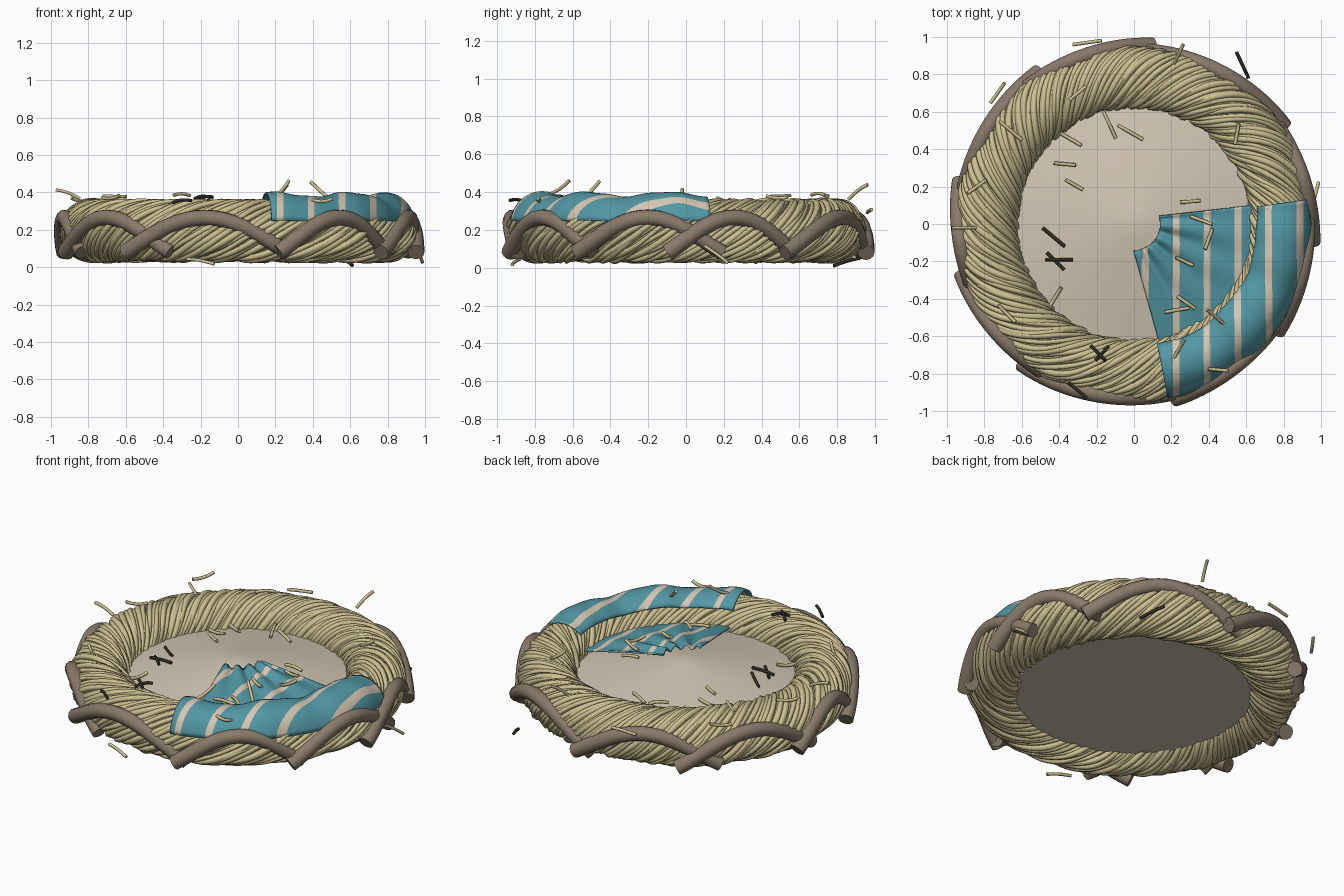
import bpy, bmesh, math, random
from math import sin, cos, pi, radians, hypot, sqrt
from mathutils import Vector

random.seed(4)
if "Cube" in bpy.data.objects:
    bpy.data.objects.remove(bpy.data.objects["Cube"])

RING, TUBE, MID = 0.785, 0.165, 0.195    # straw ring radius, thickness, height


def material(name, rgb):
    m = bpy.data.materials.new(name)
    m.use_nodes = True
    m.diffuse_color = (*rgb, 1)
    m.node_tree.nodes["Principled BSDF"].inputs["Base Color"].default_value = (*rgb, 1)
    return m


STRAW = material("straw", (0.60, 0.52, 0.28))
DARK = material("dark_straw", (0.03, 0.026, 0.016))
BARK = material("bark", (0.25, 0.195, 0.145))
FLOOR = material("floor_clay", (0.64, 0.56, 0.45))
TEAL = material("teal_cloth", (0.085, 0.31, 0.37))
CREAM = material("cream_stripe", (0.68, 0.57, 0.45))


def smooth(obj, angle=40):
    bpy.ops.object.select_all(action='DESELECT')
    obj.select_set(True)
    bpy.context.view_layer.objects.active = obj
    bpy.ops.object.shade_smooth_by_angle(angle=radians(angle))


def tubes(name, paths, radius, mat, sides=1, closed=False):
    """Sweep a round section along every path and keep the result as a mesh."""
    cu = bpy.data.curves.new(name, 'CURVE')
    cu.dimensions = '3D'
    cu.bevel_depth = radius
    cu.bevel_resolution = sides
    cu.use_fill_caps = True
    for path in paths:
        s = cu.splines.new('POLY')
        s.points.add(len(path) - 1)
        for p, (co, scale) in zip(s.points, path):
            p.co = (*co, 1)
            p.radius = scale
        s.use_cyclic_u = closed
    obj = bpy.data.objects.new(name, cu)
    bpy.context.collection.objects.link(obj)
    cu.materials.append(mat)
    bpy.ops.object.select_all(action='DESELECT')
    obj.select_set(True)
    bpy.context.view_layer.objects.active = obj
    bpy.ops.object.convert(target='MESH')
    smooth(bpy.context.view_layer.objects.active, 62)


def polar(r, a, z):
    return Vector((r * cos(a), r * sin(a), z))


def floor_height(r):
    return 0.32 - 0.115 * (r / 0.66) ** 1.1


def ground(x, y):
    r = hypot(x, y)
    if r < 0.64:
        return floor_height(r)
    return MID + sqrt(max(0, TUBE ** 2 - (r - RING) ** 2))


# Straw ring: a solid core wrapped in twisted strands
bpy.ops.mesh.primitive_torus_add(major_radius=RING, minor_radius=0.147, location=(0, 0, MID),
                                 major_segments=72, minor_segments=16)
core = bpy.context.object
core.name = "straw_core"
core.data.materials.append(STRAW)
smooth(core)

STRANDS, STEPS = 30, 300
strands = []
for i in range(STRANDS):
    phase = 2 * pi * i / STRANDS + random.uniform(-0.05, 0.05)
    wob, freq = random.uniform(0, 6), random.randint(5, 11)
    path = []
    for k in range(STEPS):
        a = 2 * pi * k / STEPS
        phi = 5 * a + 1.4 * sin(a - 2.1) + phase + 0.06 * sin(freq * a + wob)
        rad = 0.15 + 0.006 * sin((freq + 3) * a + 2 * wob)
        path.append((polar(RING + rad * cos(phi), a, MID + rad * sin(phi)),
                     1 + 0.2 * sin(freq * a + 3 * wob)))
    strands.append(path)
tubes("straw_strands", strands, 0.0165, STRAW, closed=True)

# Domed floor with a flat underside
bm = bmesh.new()
profile = [(r, floor_height(r)) for r in (0, 0.08, 0.2, 0.35, 0.5, 0.67)] + [(0.67, 0.085), (0, 0.085)]
verts = [bm.verts.new((r, 0, z)) for r, z in profile]
edges = [bm.edges.new(pair) for pair in zip(verts, verts[1:])]
bmesh.ops.spin(bm, geom=verts + edges, cent=(0, 0, 0), axis=(0, 0, 1), angle=2 * pi, steps=48)
bmesh.ops.remove_doubles(bm, verts=bm.verts, dist=0.0005)
bmesh.ops.recalc_face_normals(bm, faces=bm.faces)
mesh = bpy.data.meshes.new("nest_floor")
bm.to_mesh(mesh)
bm.free()
nest_floor = bpy.data.objects.new("nest_floor", mesh)
bpy.context.collection.objects.link(nest_floor)
mesh.materials.append(FLOOR)
smooth(nest_floor)

# Bent branches arching around the outside, from heading to heading
ARCHES = [(-129, -73), (-77, -32), (-37, 12), (-6, 38), (33, 90), (84, 137),
          (122, 175), (166, 206), (196, 247)]
for i, (start, end) in enumerate(ARCHES):
    path = []
    for k in range(21):
        t = k / 20
        r = 0.957 - 0.03 * t - 0.01 * sin(pi * t)
        z = 0.08 + 0.185 * sin(pi * t) ** 1.1
        path.append((polar(r, radians(start + (end - start) * t), z), 1.04 - 0.1 * t))
    tubes(f"branch_{i + 1}", [path], 0.043, BARK, sides=4)


def cloth(name, shape, nu, nv):
    """Grid sheet from shape(u, v), cut along the stripe edges and coloured by x."""
    bm = bmesh.new()
    grid = [[bm.verts.new(shape(u / nu, v / nv)) for v in range(nv + 1)] for u in range(nu + 1)]
    for u in range(nu):
        for v in range(nv):
            bm.faces.new((grid[u][v], grid[u + 1][v], grid[u + 1][v + 1], grid[u][v + 1]))
    stripes = [0.06 + 0.165 * i for i in range(6)]
    for x in stripes:
        for side in (-0.018, 0.018):
            bmesh.ops.bisect_plane(bm, geom=bm.verts[:] + bm.edges[:] + bm.faces[:],
                                   plane_co=(x + side, 0, 0), plane_no=(1, 0, 0))
    for f in bm.faces:
        x = f.calc_center_median().x
        f.material_index = int(any(abs(x - s) < 0.018 for s in stripes))
    me = bpy.data.meshes.new(name)
    bm.to_mesh(me)
    bm.free()
    me.materials.append(TEAL)
    me.materials.append(CREAM)
    obj = bpy.data.objects.new(name, me)
    bpy.context.collection.objects.link(obj)
    smooth(obj, 60)
    mod = obj.modifiers.new("thickness", 'SOLIDIFY')
    mod.thickness = 0.01
    mod.offset = 0


def rim_shape(u, v):
    a = radians(-79 + 87 * u)
    phi = radians(135 - 119 * v)
    rad = 0.19 + 0.012 * sin(16 * u + 1) * sin(phi) + 0.003 * sin(37 * u)
    return polar(RING + (0.93 - 0.08 * v) * rad * cos(phi), a, MID + rad * sin(phi))


def floor_shape(u, v):
    inner = polar(0.14, radians(-90 + 107 * u), 0)
    outer = polar(0.66, radians(-78 + 87 * u), 0)
    p = inner.lerp(outer, v)
    p.z = floor_height(p.length) + 0.026 + 0.013 * sin(u * 25) * (1 - v) ** 0.7
    return p


cloth("rim_cloth", rim_shape, 60, 16)
cloth("floor_cloth", floor_shape, 60, 14)

# Loose straws: x, y, heading in degrees
LYING = [(-0.35, 0.46, -30), (-0.13, 0.53, -65), (-0.02, 0.49, -30), (-0.37, 0.32, -5),
         (-0.32, 0.21, -30), (-0.42, -0.39, 58), (0.3, 0.12, 5), (0.4, -0.08, 70),
         (0.36, 0.02, -20), (0.27, -0.2, -25), (0.45, -0.78, -5),
         (0.28, -0.42, -35), (0.23, -0.46, 10), (-0.66, 0.5, -40), (-0.84, 0.2, 35),
         (-0.3, 0.7, 40), (-0.68, -0.48, -45), (0.55, 0.48, 80)]
DARK_LYING = [(-0.43, -0.07, -40), (-0.4, -0.19, 0), (-0.42, -0.2, -45),
              (-0.19, -0.69, -45), (-0.17, -0.69, 48)]
# Straws sticking out: x, y, z, heading, tilt
STICKING = [(-0.91, -0.02, 0.39, 0, -20), (-0.73, 0.7, 0.37, 55, 10), (-0.25, 0.97, 0.3, 8, 5),
            (0.44, -0.5, 0.41, 140, 35), (0.97, 0.16, 0.07, 75, -35), (-0.2, -0.9, 0.03, -15, -10),
            (0.24, -0.67, 0.425, 60, 30), (0.24, 0.91, 0.4, 65, 35)]
DARK_STICKING = [(0.58, 0.85, 0.03, -65, -15), (-0.3, -0.89, 0.35, -40, 5)]


def loose(x, y, z, heading, tilt, length):
    h, t = radians(heading), radians(tilt)
    d = Vector((cos(h) * cos(t), sin(h) * cos(t), sin(t)))
    bend = random.uniform(-0.012, 0.012)
    return [(Vector((x, y, z)) + d * length * s + Vector((0, 0, bend * (1 - 4 * s * s))), 1)
            for s in (-0.5, -0.25, 0, 0.25, 0.5)]


def scatter(name, lying, sticking, mat):
    straws = []
    for x, y, heading in lying:
        on_cloth = x > 0.1 and y < 0.1
        z = ground(x, y) + (0.05 if on_cloth else 0.025)
        straws.append(loose(x, y, z, heading, random.uniform(-8, 8), random.uniform(0.1, 0.16)))
    for spot in sticking:
        straws.append(loose(*spot, random.uniform(0.13, 0.16)))
    tubes(name, straws, 0.0095, mat)


scatter("loose_straws", LYING, STICKING, STRAW)
scatter("dark_loose_straws", DARK_LYING, DARK_STICKING, DARK)
